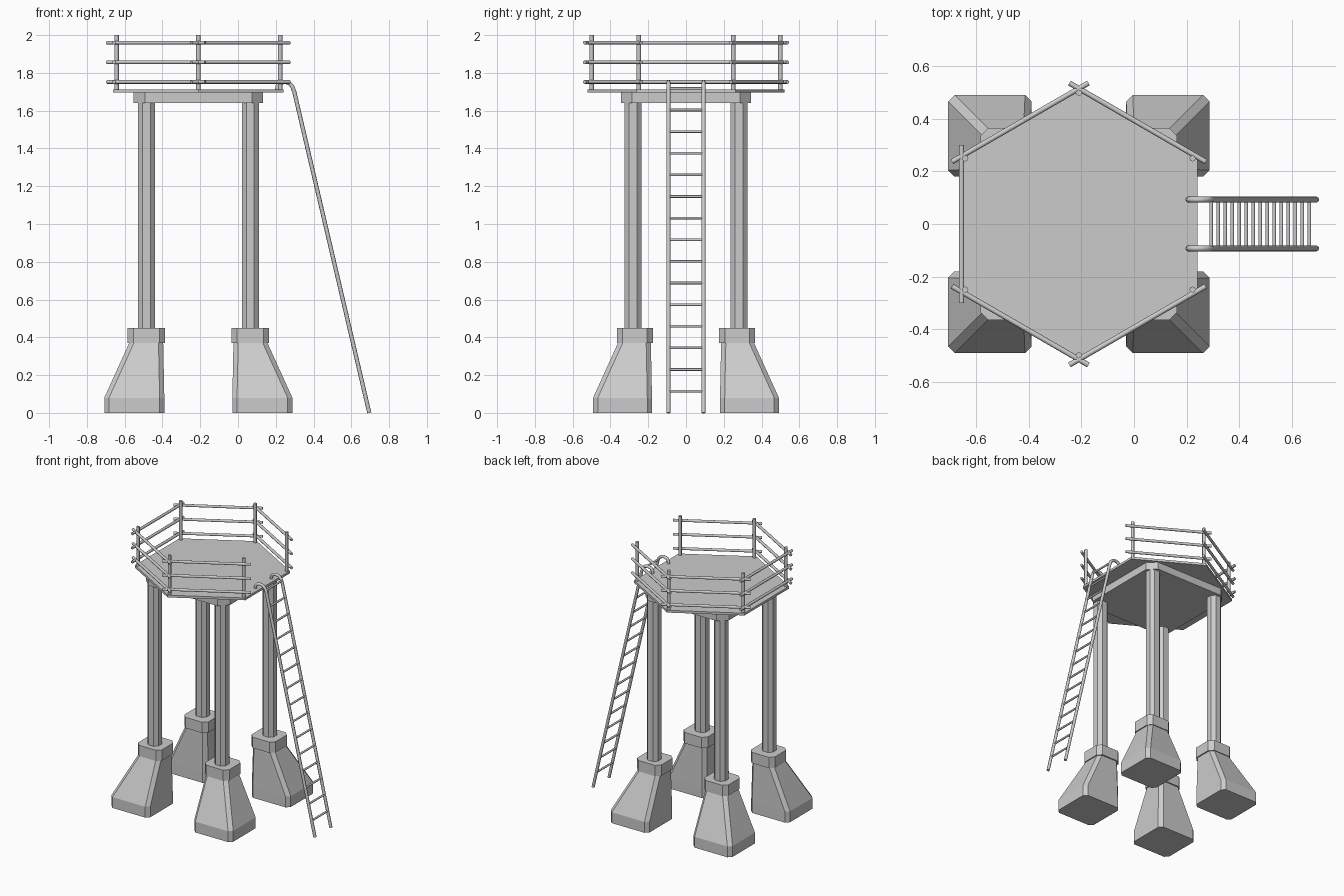
import bpy, bmesh
from math import radians, cos, sin
from mathutils import Vector

cube = bpy.data.objects.get("Cube")
if cube:
    bpy.data.objects.remove(cube)

CX = -0.21  # tower axis


def material(name, rgb):
    m = bpy.data.materials.new(name)
    m.use_nodes = True
    m.diffuse_color = (*rgb, 1)
    m.node_tree.nodes["Principled BSDF"].inputs["Base Color"].default_value = (*rgb, 1)
    return m


grey = material("plain grey", (0.6, 0.6, 0.6))


def finish(name, bm, smooth=False):
    bmesh.ops.recalc_face_normals(bm, faces=bm.faces)
    mesh = bpy.data.meshes.new(name)
    bm.to_mesh(mesh)
    bm.free()
    ob = bpy.data.objects.new(name, mesh)
    bpy.context.collection.objects.link(ob)
    mesh.materials.append(grey)
    if smooth:
        bpy.ops.object.select_all(action='DESELECT')
        ob.select_set(True)
        bpy.context.view_layer.objects.active = ob
        bpy.ops.object.shade_smooth_by_angle(angle=radians(50))
    return ob


def chamfered(x0, x1, y0, y1, c):
    """Rectangle outline with cut corners."""
    return [(x0 + c, y0), (x1 - c, y0), (x1, y0 + c), (x1, y1 - c),
            (x1 - c, y1), (x0 + c, y1), (x0, y1 - c), (x0, y0 + c)]


def loft(name, levels, sx=1, sy=1):
    """Stack outlines (z, points) into a closed solid around the tower axis."""
    bm = bmesh.new()
    rings = [[bm.verts.new((CX + sx * x, sy * y, z)) for x, y in pts] for z, pts in levels]
    n = len(rings[0])
    for a, b in zip(rings, rings[1:]):
        for i in range(n):
            j = (i + 1) % n
            bm.faces.new((a[i], a[j], b[j], b[i]))
    bm.faces.new(rings[0])
    bm.faces.new(rings[-1])
    return finish(name, bm)


def tube(name, path, radius, sides=8):
    """Round bar swept along points."""
    curve = bpy.data.curves.new(name, 'CURVE')
    curve.dimensions = '3D'
    curve.bevel_depth = radius
    curve.bevel_resolution = sides // 4
    curve.use_fill_caps = True
    sp = curve.splines.new('POLY')
    sp.points.add(len(path) - 1)
    for p, co in zip(sp.points, path):
        p.co = (*co, 1)
    tmp = bpy.data.objects.new(name, curve)
    bpy.context.collection.objects.link(tmp)
    bpy.context.view_layer.update()
    mesh = bpy.data.meshes.new_from_object(tmp.evaluated_get(bpy.context.evaluated_depsgraph_get()))
    bm = bmesh.new()
    bm.from_mesh(mesh)
    bpy.data.objects.remove(tmp)
    bpy.data.meshes.remove(mesh)
    bpy.data.curves.remove(curve)
    return finish(name, bm, smooth=True)


# Four footings, sloping on their outer sides, each with a collar and a column
for sx, xside in ((-1, "right"), (1, "left")):
    for sy, yside in ((-1, "front"), (1, "back")):
        tag = f"{yside}_{xside}"
        base = chamfered(0.18, 0.498, 0.18, 0.492, 0.025)
        neck = chamfered(0.186, 0.364, 0.186, 0.358, 0.025)
        loft("footing_" + tag, [(0, base), (0.08, base), (0.375, neck)], sx, sy)
        collar = chamfered(0.176, 0.374, 0.176, 0.366, 0.03)
        loft("collar_" + tag, [(0.37, collar), (0.45, collar)], sx, sy)
        column = chamfered(0.23, 0.32, 0.235, 0.325, 0.024)
        loft("column_" + tag, [(0.44, column), (1.65, column)], sx, sy)

# Support slab and six-sided deck
slab = chamfered(-0.343, 0.343, -0.345, 0.345, 0.06)
loft("support_slab", [(1.64, slab), (1.70, slab)])
corners = [Vector((cos(radians(a)), sin(radians(a)), 0)) for a in range(30, 390, 60)]
deck = [tuple(c.xy * 0.522) for c in corners]
loft("deck", [(1.695, deck), (1.712, deck)])

# Railing: posts at the corners, three bars on every side but the ladder side
axis = Vector((CX, 0, 0))
for i, c in enumerate(corners):
    p = axis + c * 0.5
    tube(f"railing_post_{i}", [(p.x, p.y, 1.705), (p.x, p.y, 2.0)], 0.012)
for i in range(5):
    a, b = axis + corners[i] * 0.5, axis + corners[i + 1] * 0.5
    along = (b - a).normalized()
    out = (corners[i] + corners[i + 1]).normalized() * 0.014
    for k, z in enumerate((1.752, 1.856, 1.96)):
        lift = Vector((0, 0, z))
        tube(f"railing_bar_{i}_{k}",
             [a - along * 0.05 + out + lift, b + along * 0.05 + out + lift], 0.010)

# Ladder with hooked tops
for y, side in ((-0.093, "right"), (0.093, "left")):
    path = [(0.695, 0), (0.298, 1.70), (0.287, 1.73), (0.268, 1.748), (0.245, 1.752),
            (0.222, 1.745), (0.209, 1.73), (0.207, 1.705)]
    tube("ladder_rail_" + side, [(x, y, z) for x, z in path], 0.011)
for i in range(15):
    z = 0.115 + i * 0.1145
    x = 0.695 - 0.397 * z / 1.70
    tube(f"ladder_rung_{i}", [(x, -0.093, z), (x, 0.093, z)], 0.007)
